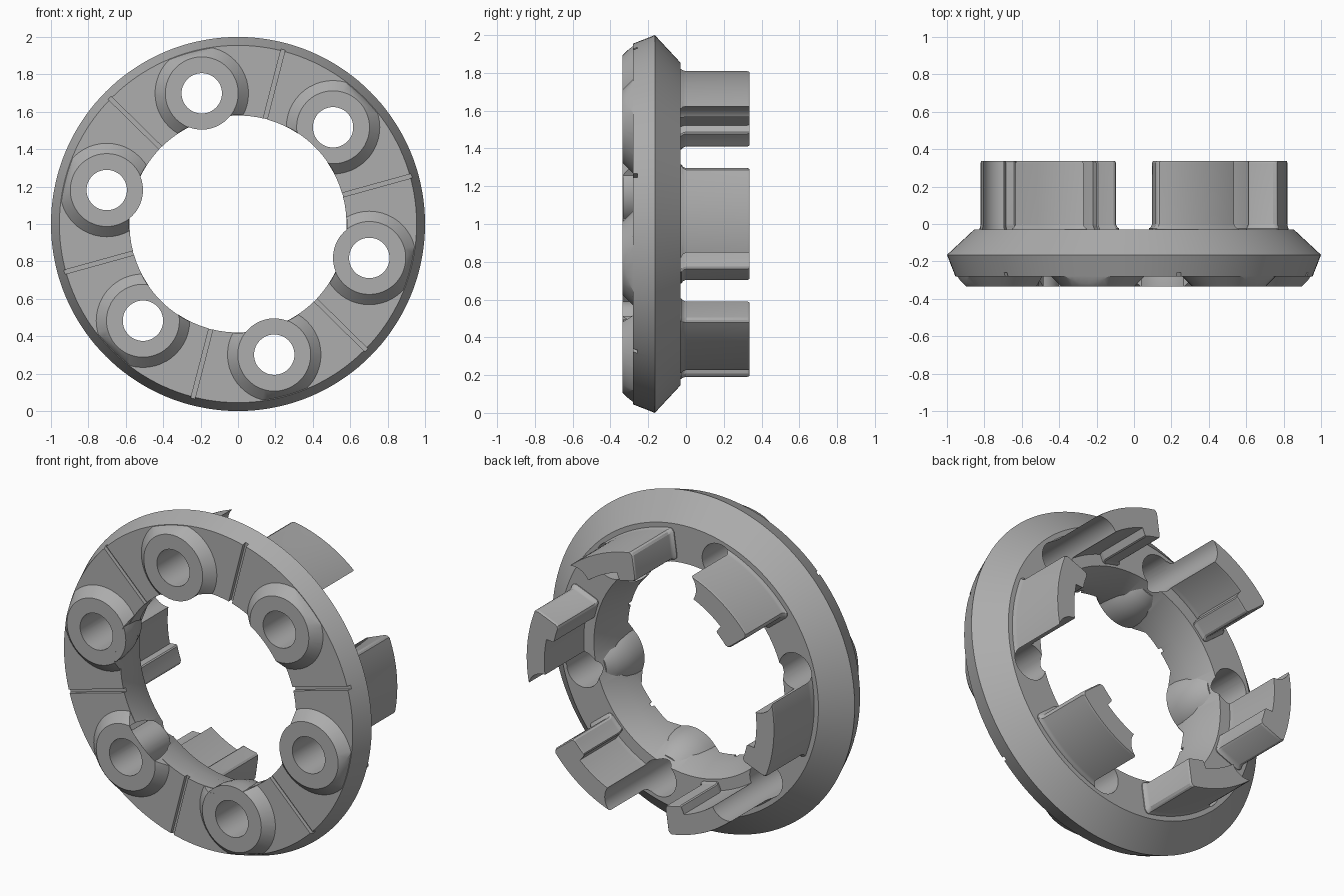
import bpy, bmesh
from math import sin, cos, radians, pi

cube = bpy.data.objects.get("Cube")
if cube:
    bpy.data.objects.remove(cube, do_unlink=True)

HOLE_ANGLES = [45.5 + 60 * i for i in range(6)]
BOLT_R = 0.725      # radius of the bolt circle
HOLE_R = 0.108

grey = bpy.data.materials.new("satin grey")
grey.use_nodes = True
COLOUR = (0.42, 0.42, 0.42, 1)
grey.diffuse_color = COLOUR
grey.node_tree.nodes["Principled BSDF"].inputs["Base Color"].default_value = COLOUR


def polar(r, deg, y):
    """Point around the ring's axis, which runs along y at height 1."""
    a = radians(deg)
    return (r * cos(a), y, 1 + r * sin(a))


def loft(bm, loops, closed=False):
    """Skin a row of equal point loops; cap the ends or join them up."""
    rows = [[bm.verts.new(p) for p in loop] for loop in loops]
    n = len(rows[0])
    pairs = list(zip(rows, rows[1:]))
    if closed:
        pairs.append((rows[-1], rows[0]))
    else:
        bm.faces.new(rows[0])
        bm.faces.new(rows[-1])
    for a, b in pairs:
        for i in range(n):
            j = (i + 1) % n
            bm.faces.new((a[i], a[j], b[j], b[i]))


def make(name, bm):
    bmesh.ops.recalc_face_normals(bm, faces=bm.faces)
    mesh = bpy.data.meshes.new(name)
    bm.to_mesh(mesh)
    bm.free()
    mesh.materials.append(grey)
    ob = bpy.data.objects.new(name, mesh)
    bpy.context.collection.objects.link(ob)
    return ob


def revolve(name, profile, steps=144):
    bm = bmesh.new()
    loft(bm, [[polar(r, 360 * i / steps, y) for i in range(steps)]
              for r, y in profile], closed=True)
    return make(name, bm)


def round_posts(name, profile, steps=48):
    """One turned post on each bolt position."""
    bm = bmesh.new()
    for angle in HOLE_ANGLES:
        cx, _, cz = polar(BOLT_R, angle, 0)
        loft(bm, [[(cx + r * cos(2 * pi * i / steps), y,
                    cz + r * sin(2 * pi * i / steps)) for i in range(steps)]
                  for r, y in profile])
    return make(name, bm)


def boolean(ob, tool, operation):
    mod = ob.modifiers.new("cut", 'BOOLEAN')
    mod.object, mod.operation, mod.solver = tool, operation, 'EXACT'
    graph = bpy.context.evaluated_depsgraph_get()
    mesh = bpy.data.meshes.new_from_object(ob.evaluated_get(graph))
    ob.modifiers.clear()
    ob.data = mesh


def discard(*obs):
    for ob in obs:
        bpy.data.objects.remove(ob, do_unlink=True)


# Main ring: flat front and back, sloped rim
ring = revolve("flange_ring", [
    (0.58, -0.28), (0.955, -0.28), (1.0, -0.165), (0.855, -0.03),
    (0.63, -0.03), (0.585, -0.16)])

# Sloped boss skirts, trimmed to the rim and the bore
skirts = round_posts("boss_skirts", [(0.195, -0.335), (0.25, -0.28), (0.25, -0.25)])
trim = revolve("boss_trim", [
    (0.582, -0.36), (0.918, -0.36), (1.0, -0.165), (0.582, -0.165)])
boolean(skirts, trim, 'INTERSECT')
boolean(ring, skirts, 'UNION')

# Boss cores that bulge into the bore and fade towards the back
cores = round_posts("boss_cores", [
    (0.194, -0.3345), (0.194, -0.27), (0.182, -0.2), (0.155, -0.13), (0.12, -0.08)])
boolean(ring, cores, 'UNION')

# Thin radial slits halfway between the bosses
bm = bmesh.new()
for angle in HOLE_ANGLES:
    a = radians(angle + 30)
    loops = []
    for r in (0.5, 1.05):
        loops.append([(r * cos(a) - t * sin(a), y, 1 + r * sin(a) + t * cos(a))
                      for t, y in ((-0.011, -0.4), (0.011, -0.4),
                                   (0.011, -0.258), (-0.011, -0.258))])
    loft(bm, loops)
slits = make("slit_cutter", bm)
boolean(ring, slits, 'DIFFERENCE')

# Through holes
holes = round_posts("hole_cutter", [(HOLE_R, -0.5), (HOLE_R, 0.5)])
boolean(ring, holes, 'DIFFERENCE')

# Stepped lug section: outer arc, rounded far end, thick foot, thin part
section = [(0.82, 1 + 34 * i / 16) for i in range(17)]
section += [(0.813, 35.7), (0.80, 36.2), (0.67, 36.2), (0.657, 35.8), (0.65, 34.8)]
section += [(0.65, 32), (0.65, 29.5), (0.65, 27.2), (0.656, 26.6), (0.70, 26.2)]
section += [(0.70, 26.2 - 25.2 * i / 8) for i in range(1, 9)]


def lug_loop(angle, y, grow):
    pts = [polar(r, angle + d, y) for r, d in section]
    cx, _, cz = polar(0.74, angle + 19, y)
    return [(cx + (x - cx) * grow, y, cz + (z - cz) * grow) for x, _, z in pts]


# Six lugs on the back with a flared foot and softened tip
LEVELS = [(-0.06, 1.08), (-0.025, 1.08), (-0.015, 1.03), (0.0, 1.0),
          (0.325, 1.0), (0.332, 0.99), (0.337, 0.97)]
lugs = []
for k, angle in enumerate(HOLE_ANGLES):
    bm = bmesh.new()
    loft(bm, [lug_loop(angle, y, grow) for y, grow in LEVELS])
    lug = make(f"lug_{k + 1}", bm)
    boolean(lug, holes, 'DIFFERENCE')
    lugs.append(lug)

discard(skirts, trim, cores, slits, holes)

# Smooth shading with sharp edges kept
bpy.ops.object.select_all(action='DESELECT')
for ob in [ring] + lugs:
    ob.select_set(True)
bpy.context.view_layer.objects.active = ring
bpy.ops.object.shade_smooth_by_angle(angle=radians(25))
